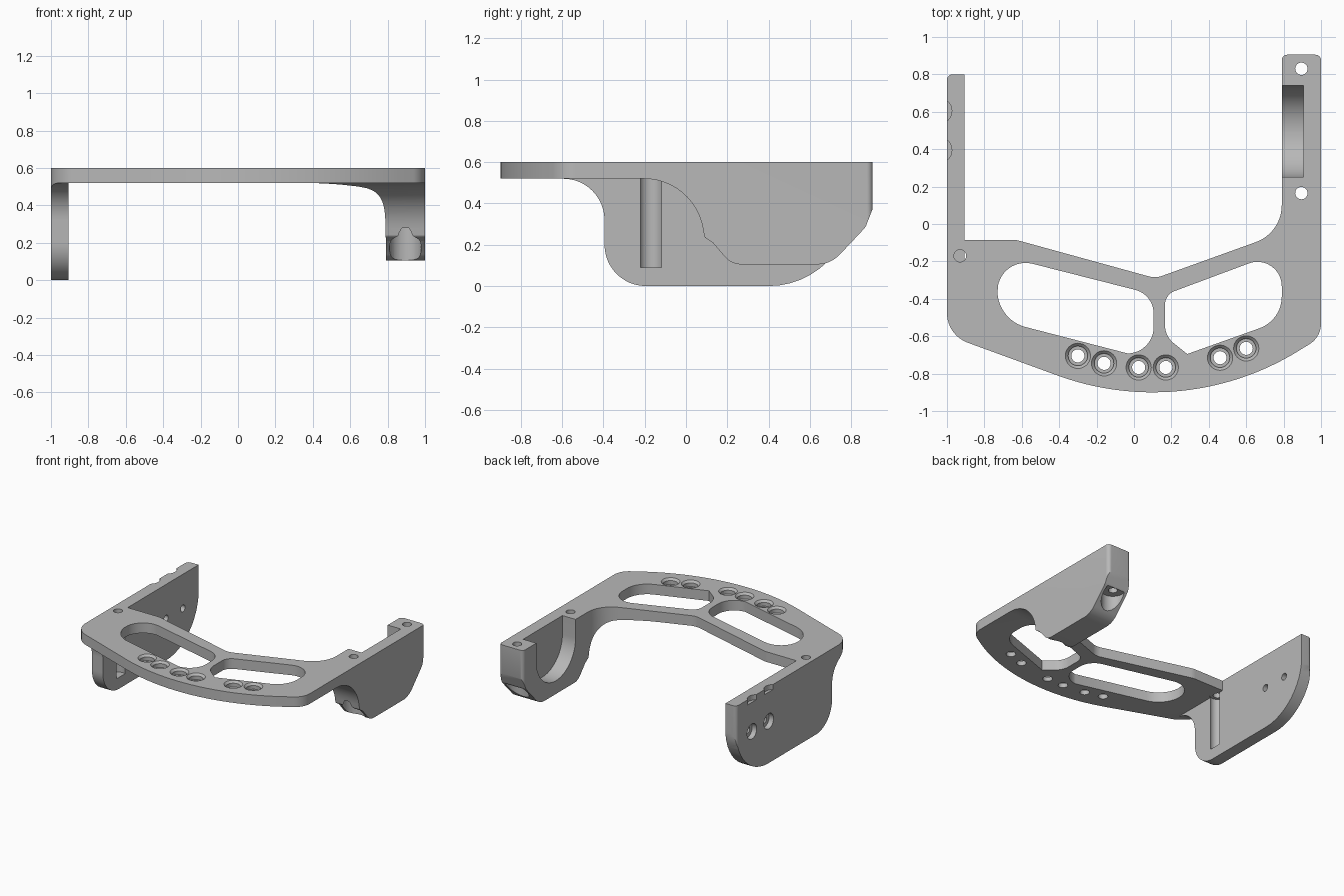
import bpy, bmesh, math
from mathutils import Vector, Matrix

cube = bpy.data.objects.get("Cube")
if cube:
    bpy.data.objects.remove(cube, do_unlink=True)

grey = bpy.data.materials.new("satin grey")
grey.use_nodes = True
grey.diffuse_color = (0.48, 0.48, 0.48, 1)
grey.node_tree.nodes["Principled BSDF"].inputs["Base Color"].default_value = (0.48, 0.48, 0.48, 1)


def rounded(corners, steps=12):
    """Turn (u, v, radius) corners into a polygon with filleted corners."""
    out = []
    for i, c in enumerate(corners):
        p = Vector((c[0], c[1]))
        if len(c) == 2:
            out.append(p)
            continue
        r = c[2]
        before, after = corners[i - 1], corners[(i + 1) % len(corners)]
        a = (Vector((before[0], before[1])) - p).normalized()
        b = (Vector((after[0], after[1])) - p).normalized()
        half = math.acos(a.dot(b)) / 2
        centre = p + (a + b).normalized() * (r / math.sin(half))
        start = p + a * (r / math.tan(half)) - centre
        end = p + b * (r / math.tan(half)) - centre
        first = math.atan2(start.y, start.x)
        sweep = math.remainder(math.atan2(end.y, end.x) - first, math.tau)
        for k in range(steps + 1):
            t = first + sweep * k / steps
            out.append(centre + Vector((math.cos(t), math.sin(t))) * r)
    return out


def make_object(name, bm):
    mesh = bpy.data.meshes.new(name)
    bm.to_mesh(mesh)
    bm.free()
    mesh.materials.append(grey)
    obj = bpy.data.objects.new(name, mesh)
    bpy.context.scene.collection.objects.link(obj)
    return obj


def prism(name, points, axis, low, high):
    """Extrude a polygon along z (points are x, y) or x (points are y, z)."""
    area = sum(points[i - 1][0] * p[1] - p[0] * points[i - 1][1] for i, p in enumerate(points))
    if area < 0:
        points = points[::-1]
    bm = bmesh.new()
    rings = []
    for h in (low, high):
        rings.append([bm.verts.new((p[0], p[1], h) if axis == "z" else (h, p[0], p[1])) for p in points])
    bottom, top = rings
    bm.faces.new(bottom[::-1])
    bm.faces.new(top)
    for i in range(len(points)):
        bm.faces.new((bottom[i - 1], bottom[i], top[i], top[i - 1]))
    return make_object(name, bm)


def rod(name, x, y, z, length, r1, r2=None, along_x=False):
    """Cylinder or cone starting at the given point."""
    bm = bmesh.new()
    turn = Matrix.Rotation(math.pi / 2, 4, "Y") if along_x else Matrix.Identity(4)
    matrix = Matrix.Translation((x, y, z)) @ turn @ Matrix.Translation((0, 0, length / 2))
    bmesh.ops.create_cone(bm, cap_ends=True, segments=32, radius1=r1,
                          radius2=r1 if r2 is None else r2, depth=length, matrix=matrix)
    bmesh.ops.recalc_face_normals(bm, faces=bm.faces[:])
    return make_object(name, bm)


def cut(cutter):
    """Subtract the cutter, taking the first solver that keeps the full width."""
    cutter.hide_render = True
    mod = bracket.modifiers.new("cut", "BOOLEAN")
    mod.operation = "DIFFERENCE"
    mod.object = cutter
    for solver in ("EXACT", "MANIFOLD", "FLOAT"):
        mod.solver = solver
        bpy.context.view_layer.update()
        graph = bpy.context.evaluated_depsgraph_get()
        result = bpy.data.meshes.new_from_object(bracket.evaluated_get(graph))
        xs = [v.co.x for v in result.vertices]
        if xs and max(xs) - min(xs) > 1.99:
            bracket.data = result
            break
    bracket.modifiers.clear()
    bpy.data.objects.remove(cutter, do_unlink=True)


# Plan outline, with a bowed front edge
bow = [(x, 0.585 - math.sqrt(1.485 ** 2 - (x - 0.1) ** 2))
       for x in [0.9 - 1.3 * i / 28 for i in range(29)]]
outline = rounded([(-1, 0.8, 0.03), (-0.905, 0.8), (-0.905, -0.085), (-0.63, -0.085, 0.15),
                   (0.115, -0.29, 0.12), (0.79, -0.047, 0.21), (0.79, 0.905, 0.03),
                   (1, 0.905, 0.03), (1, -0.605, 0.13)] + bow + [(-1, -0.594, 0.17)])
bracket = prism("bracket", outline, "z", 0, 0.6)

# Clear the space under the plate, leaving the two side arms
cut(prism("under_plate", [(-1.2, -0.1), (-1.2, 0.52), (1.2, 0.52), (1.2, -0.1)], "x", -0.905, 0.2))
thin_arm = rounded([(-1.2, -0.1), (-1.2, 0.52), (-0.395, 0.52, 0.2), (-0.395, 0, 0.2),
                    (0.802, 0, 0.4), (0.802, 0.45), (1.1, 0.45), (1.1, -0.1)])
cut(prism("under_thin_arm", thin_arm, "x", -1.1, -0.905))
thick_arm = rounded([(-1.2, -0.1), (-1.2, 0.52), (0.04, 0.52, 0.29), (0.09, 0.235, 0.02),
                     (0.13, 0.21), (0.22, 0.105, 0.1), (0.7, 0.105, 0.15), (0.8, 0.21),
                     (0.87, 0.285, 0.05), (0.907, 0.38), (0.907, 0.45), (1.1, 0.45), (1.1, -0.1)])
cut(prism("under_thick_arm", thick_arm, "x", 0.2, 1.1))

# Plate windows
windows = [
    [(-0.73, -0.165, 0.15), (0.105, -0.377, 0.13), (0.105, -0.67, 0.14), (-0.03, -0.693), (-0.73, -0.512, 0.2)],
    [(0.165, -0.378, 0.08), (0.79, -0.145, 0.13), (0.79, -0.515, 0.18), (0.285, -0.695), (0.165, -0.6, 0.13)],
]
for corners in windows:
    cut(prism("window", rounded(corners), "z", 0.4, 0.7))

# Counterbored holes along the front edge
for x, y in [(-0.3, -0.705), (-0.16, -0.745), (0.025, -0.767), (0.17, -0.767), (0.46, -0.715), (0.6, -0.665)]:
    cut(rod("hole", x, y, 0.4, 0.4, 0.035))
    cut(rod("counterbore", x, y, 0.555, 0.2, 0.052))
    cut(rod("countersink", x, y, 0.583, 0.034, 0.051, 0.084))

# U-shaped saddle in the thick arm
saddle = rounded([(0.25, 0.7), (0.25, 0.21, 0.244), (0.74, 0.21, 0.244), (0.74, 0.7)], 20)
cut(prism("saddle", saddle, "x", 0.7, 0.905))

# Vertical screw holes of the thick arm, with head pockets below
for y in (0.165, 0.83):
    cut(rod("screw_hole", 0.895, y, -0.1, 0.9, 0.033))
    cut(rod("head_pocket", 0.895, y, -0.05, 0.33, 0.085))

# Vertical screw hole and open groove in the thin arm
cut(rod("groove", -0.93, -0.17, 0.09, 0.435, 0.0575))
cut(rod("groove_hole", -0.93, -0.17, 0.4, 0.4, 0.033))

# Side screws of the thin arm and the notches above them
for y in (0.605, 0.395):
    cut(rod("side_hole", -1.1, y, 0.33, 0.3, 0.027, along_x=True))
    cut(rod("side_counterbore", -1.1, y, 0.33, 0.14, 0.06, along_x=True))
    cut(rod("notch", -1.045, y, 0.56, 0.1, 0.071))

# Smooth curved walls, crisp edges
bpy.context.view_layer.objects.active = bracket
bracket.select_set(True)
bpy.ops.object.shade_smooth_by_angle(angle=math.radians(25))
